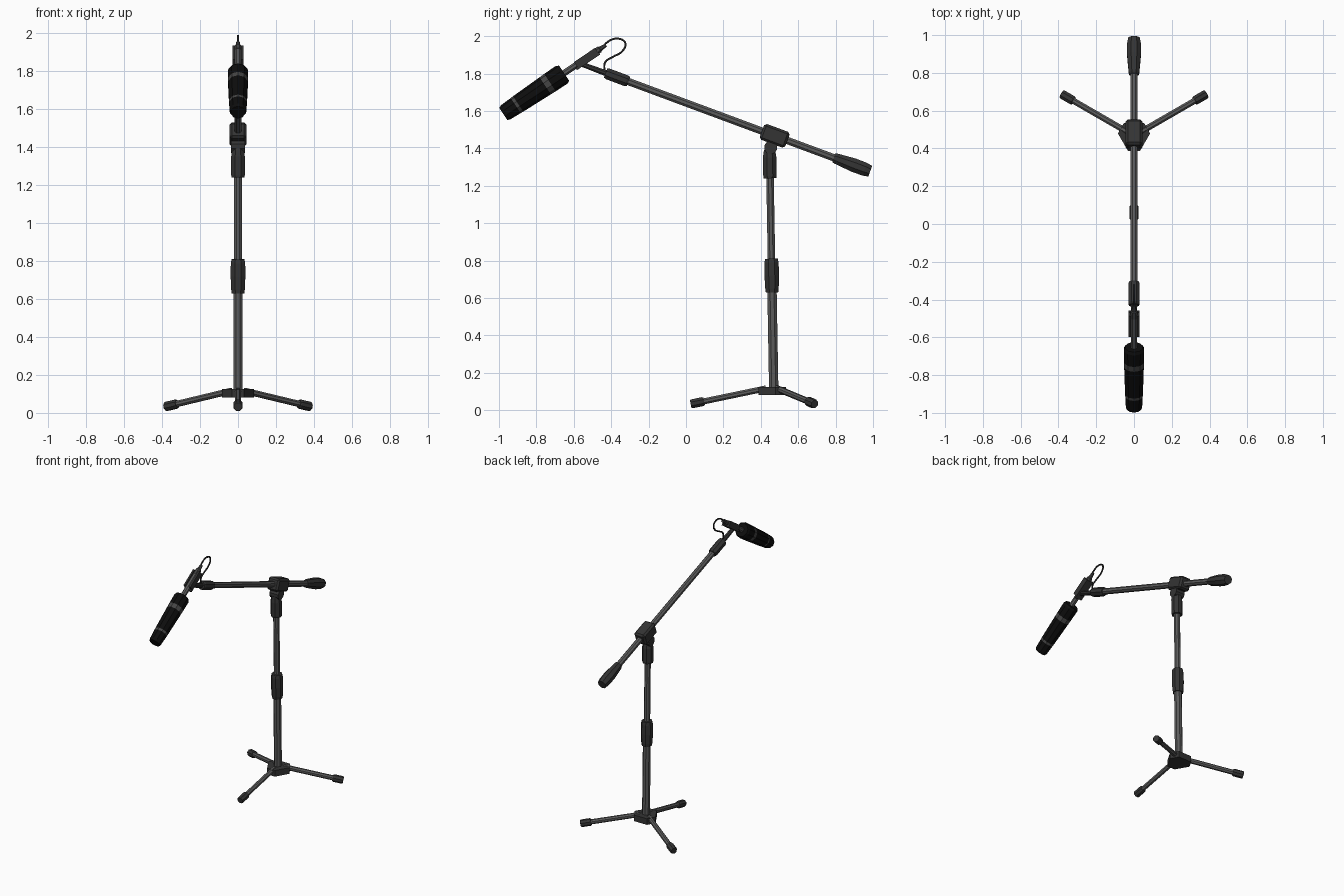
import bpy, bmesh, math
from mathutils import Vector, Matrix

if "Cube" in bpy.data.objects:
    bpy.data.objects.remove(bpy.data.objects["Cube"])


def material(name, v):
    m = bpy.data.materials.new(name)
    m.diffuse_color = (v, v, v, 1)
    m.use_nodes = True
    m.node_tree.nodes["Principled BSDF"].inputs["Base Color"].default_value = m.diffuse_color
    return m


TUBE = material("grey tube metal", 0.105)
PLASTIC = material("dark plastic", 0.034)
BLACK = material("black grille", 0.004)
BAND = material("grey band", 0.06)
CABLE = material("cable rubber", 0.015)


def finish(name, bm, mats):
    bmesh.ops.recalc_face_normals(bm, faces=bm.faces)
    me = bpy.data.meshes.new(name)
    bm.to_mesh(me)
    bm.free()
    for m in mats:
        me.materials.append(m)
    ob = bpy.data.objects.new(name, me)
    bpy.context.collection.objects.link(ob)
    return ob


def turned(name, p0, p1, profile, mats, n=8, bands=()):
    """Faceted solid along p0-p1; profile is (fraction, radius), bands are grey segments."""
    p0, p1 = Vector(p0), Vector(p1)
    d = (p1 - p0).normalized()
    u = d.cross(Vector((0, 0, 1)))
    u = u.normalized() if u.length > 1e-4 else Vector((1, 0, 0))
    v = d.cross(u)
    bm = bmesh.new()
    rings = []
    for t, r in profile:
        r /= math.cos(math.pi / n)
        c = p0.lerp(p1, t)
        angs = [(i + 0.5) * math.tau / n for i in range(n)]
        rings.append([bm.verts.new(c + r * (math.cos(a) * u + math.sin(a) * v)) for a in angs])
    for k, (a, b) in enumerate(zip(rings, rings[1:])):
        for i in range(n):
            f = bm.faces.new((a[i], a[(i + 1) % n], b[(i + 1) % n], b[i]))
            f.material_index = 1 if k in bands else 0
    bm.faces.new(rings[0])
    bm.faces.new(rings[-1])
    return finish(name, bm, mats)


def tube(name, p0, p1, r, mat, n=8):
    return turned(name, p0, p1, [(0, r), (1, r)], [mat], n)


def grip(name, p0, p1, r, mat, n=8):
    return turned(name, p0, p1, [(0, r * .85), (.1, r), (.9, r), (1, r * .85)], [mat], n)


def box(name, centre, size, tilt, bevel=0):
    bm = bmesh.new()
    bmesh.ops.create_cube(bm, size=1)
    bm.transform(Matrix.Diagonal((*size, 1)))
    if bevel:
        bmesh.ops.bevel(bm, geom=bm.edges[:], offset=bevel, segments=1, affect='EDGES')
    bm.transform(Matrix.Translation(centre) @ Matrix.Rotation(tilt, 4, 'X'))
    return finish(name, bm, [PLASTIC])


# Tripod hub: truncated triangle
HY = 0.467
bm = bmesh.new()
pts = []
for k in range(3):
    a = math.radians(-90 + 120 * k)
    o, s = Vector((math.cos(a), math.sin(a), 0)), Vector((-math.sin(a), math.cos(a), 0))
    pts += [o * 0.08 - s * 0.032, o * 0.08 + s * 0.032]
base = bm.faces.new([bm.verts.new(p + Vector((0, HY, 0.08))) for p in pts])
ext = bmesh.ops.extrude_face_region(bm, geom=[base])
bmesh.ops.translate(bm, vec=(0, 0, 0.045),
                    verts=[g for g in ext["geom"] if isinstance(g, bmesh.types.BMVert)])
if not any(f.normal.z < -.5 for f in bm.faces):
    bm.normal_update()
finish("tripod_hub", bm, [PLASTIC])

# Three legs with rubber feet
for k, side in enumerate(("front", "right", "left")):
    a = math.radians(-90 + 120 * k)

    def at(r):
        return (math.cos(a) * r, HY + math.sin(a) * r, 0.108 - (r - 0.08) * 0.208)
    tube(side + "_leg", at(0.04), at(0.40), 0.016, TUBE)
    grip(side + "_foot", at(0.37), at(0.442), 0.024, PLASTIC)


# Upright pole, leaning very slightly
def pole(z):
    return (0, 0.471 - 0.0175 * z, z)


tube("lower_pole", pole(0.09), pole(0.70), 0.025, TUBE)
tube("upper_pole", pole(0.70), pole(1.30), 0.02, TUBE)
turned("height_clutch", pole(0.63), pole(0.81),
       [(0, .033), (.12, .036), (.5, .039), (.88, .038), (1, .034)], [PLASTIC])
turned("pole_top_socket", pole(1.24), pole(1.40),
       [(0, .034), (.08, .036), (.7, .036), (.9, .031), (1, .025)], [PLASTIC])
tube("boom_pivot", (-0.036, 0.453, 1.405), (0.036, 0.453, 1.405), 0.034, PLASTIC, 10)


# Boom arm with clamp, sleeve, tip and counterweight
def boom(y):
    return (0, y, 1.467 - (y - 0.474) * 0.371)


TILT = -math.atan(0.371)
box("boom_clamp", boom(0.474), (0.088, 0.145, 0.09), TILT, 0.012)
tube("boom_arm", boom(-0.32), boom(0.82), 0.0195, TUBE)
grip("boom_sleeve", boom(-0.43), boom(-0.307), 0.03, PLASTIC)
turned("boom_tip", boom(-0.585), boom(-0.42), [(0, .009), (.15, .013), (1, .016)], [PLASTIC])
turned("counterweight", boom(0.79), boom(0.985),
       [(0, .024), (.06, .028), (.55, .037), (.85, .036), (1, .03)], [PLASTIC])

# Microphone
A, B = Vector((0, -0.977, 1.584)), Vector((0, -0.652, 1.802))


def mic(t):
    return A.lerp(B, t)


turned("microphone_body", A, B,
       [(0, .037), (.04, .043), (.205, .046), (.245, .047), (.69, .052), (.77, .053),
        (.96, .054), (1, .046)], [BLACK, BAND], 10, bands=(2, 4))
tube("microphone_stem", mic(0.98), mic(1.50), 0.017, TUBE)
turned("cable_plug", mic(1.48), mic(1.69), [(0, .019), (.5, .018), (.55, .013), (1, .009)], [BAND])

# Cradle holding the stem: base plate and two cheeks
MT = math.atan2(B.z - A.z, B.y - A.y)
down = Vector((0, math.sin(MT), -math.cos(MT)))
box("cradle_base", mic(1.36) + down * 0.018, (0.056, 0.15, 0.014), MT)
for s, side in ((-1, "left"), (1, "right")):
    box(side + "_cradle_cheek", mic(1.37) + Vector((s * 0.022, 0, 0)), (0.012, 0.135, 0.04), MT)

# Cable loop
cu = bpy.data.curves.new("cable_loop", 'CURVE')
cu.dimensions = '3D'
cu.bevel_depth = 0.006
cu.bevel_resolution = 1
cu.resolution_u = 4
path = [(-.435, 1.957), (-.393, 1.983), (-.35, 1.984), (-.324, 1.962), (-.34, 1.92),
        (-.393, 1.888), (-.432, 1.861), (-.437, 1.815)]
sp = cu.splines.new('BEZIER')
sp.bezier_points.add(len(path) - 1)
for p, (y, z) in zip(sp.bezier_points, path):
    p.co = (0, y, z)
    p.handle_left_type = p.handle_right_type = 'AUTO'
cu.materials.append(CABLE)
bpy.context.collection.objects.link(bpy.data.objects.new("cable_loop", cu))
